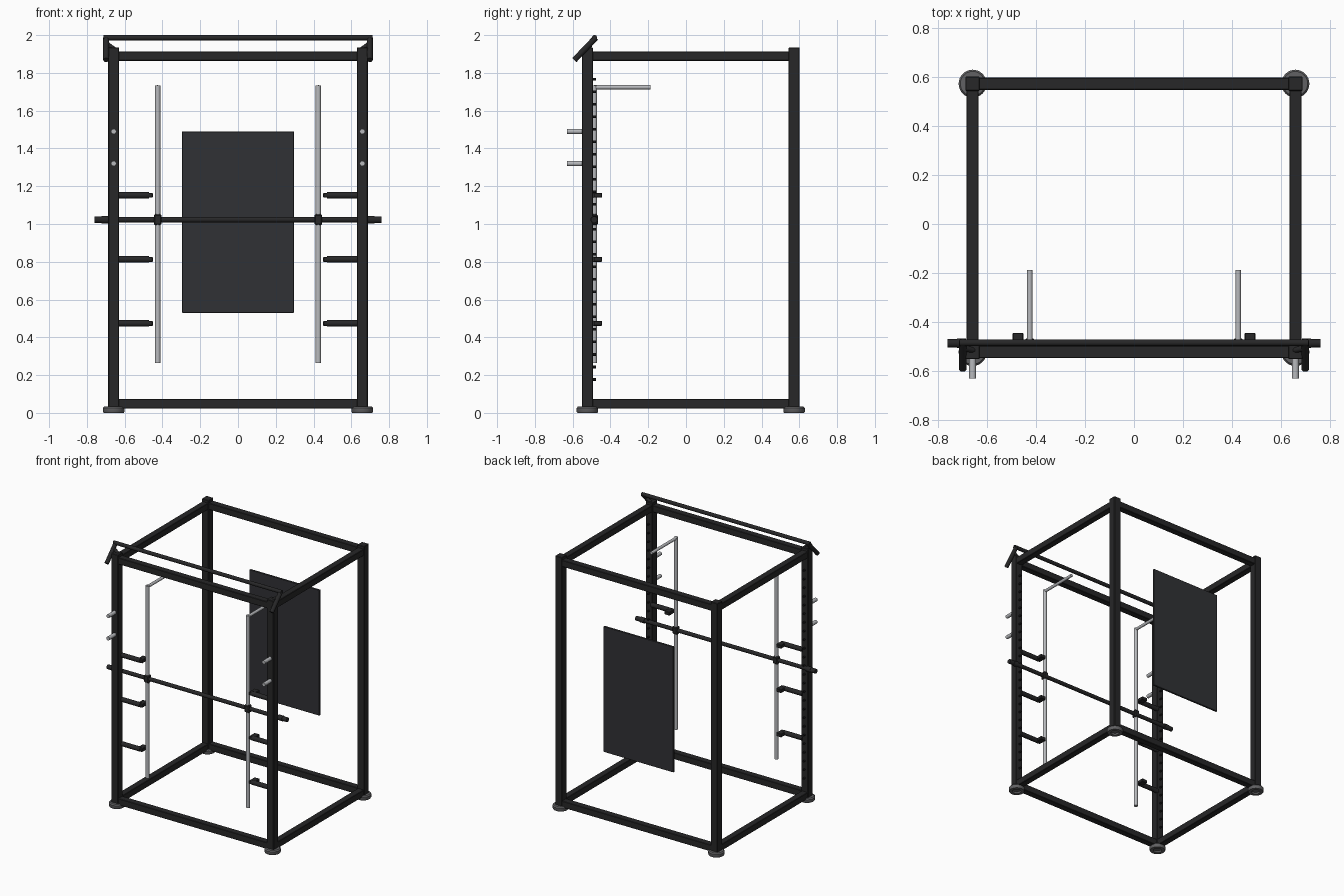
import bpy, bmesh, math
from mathutils import Vector

if "Cube" in bpy.data.objects:
    bpy.data.objects.remove(bpy.data.objects["Cube"])


def material(name, r, g, b):
    m = bpy.data.materials.new(name)
    m.diffuse_color = (r, g, b, 1)
    m.use_nodes = True
    m.node_tree.nodes["Principled BSDF"].inputs["Base Color"].default_value = m.diffuse_color
    return m


BLACK = material("black_steel", 0.02, 0.02, 0.021)
DARK = material("black_rubber", 0.008, 0.008, 0.009)
PANEL = material("panel_grey", 0.03, 0.031, 0.035)
SILVER = material("silver_steel", 0.48, 0.49, 0.51)
FOOT = material("foot_grey", 0.12, 0.12, 0.125)


def finish(name, bm, mat, smooth=False):
    mesh = bpy.data.meshes.new(name)
    bmesh.ops.recalc_face_normals(bm, faces=bm.faces[:])
    bm.to_mesh(mesh)
    bm.free()
    mesh.materials.append(mat)
    ob = bpy.data.objects.new(name, mesh)
    bpy.context.collection.objects.link(ob)
    if smooth:
        bpy.ops.object.select_all(action='DESELECT')
        bpy.context.view_layer.objects.active = ob
        ob.select_set(True)
        bpy.ops.object.shade_smooth_by_angle(angle=math.radians(35))
    return ob


def box(name, center, size, mat=BLACK, bevel=0.003):
    bm = bmesh.new()
    bmesh.ops.create_cube(bm, size=1)
    bmesh.ops.scale(bm, vec=size, verts=bm.verts)
    bmesh.ops.translate(bm, vec=center, verts=bm.verts)
    if bevel:
        bmesh.ops.bevel(bm, geom=bm.edges[:], offset=bevel, segments=1, affect='EDGES')
    return finish(name, bm, mat)


def rod(name, a, b, radius, mat=BLACK, sides=20):
    a, b = Vector(a), Vector(b)
    bm = bmesh.new()
    bmesh.ops.create_cone(bm, cap_ends=True, segments=sides, radius1=radius,
                          radius2=radius, depth=(b - a).length)
    bmesh.ops.rotate(bm, matrix=(b - a).to_track_quat('Z', 'Y').to_matrix(), verts=bm.verts)
    bmesh.ops.translate(bm, vec=(a + b) / 2, verts=bm.verts)
    return finish(name, bm, mat, True)


def lathe(name, profile, center, mat):
    bm = bmesh.new()
    vs = [bm.verts.new((r, 0, z)) for r, z in profile]
    edges = [bm.edges.new(p) for p in zip(vs, vs[1:])]
    bmesh.ops.spin(bm, geom=vs + edges, cent=(0, 0, 0), axis=(0, 0, 1),
                   angle=2 * math.pi, steps=32)
    bmesh.ops.remove_doubles(bm, verts=bm.verts, dist=1e-5)
    bmesh.ops.translate(bm, vec=center, verts=bm.verts)
    return finish(name, bm, mat, True)


X, YF, YB = 0.658, -0.522, 0.572       # post centres
W, R, TOP = 0.058, 0.05, 1.935         # post width, rail width, post height
YG = -0.486                            # guide rod and bar plane
FOOT_PROFILE = [(0, 0.012), (0.028, 0.012), (0.03, 0), (0.053, 0), (0.057, 0.006),
                (0.057, 0.026), (0.05, 0.034), (0, 0.034)]

# Frame: posts, feet and rails
for s, side in ((-1, "left"), (1, "right")):
    for y, end in ((YF, "front"), (YB, "back")):
        box(f"{end}_{side}_post", (s * X, y, (TOP + 0.02) / 2), (W, W, TOP - 0.02))
        lathe(f"{end}_{side}_foot", FOOT_PROFILE, (s * X, y, 0), FOOT)
    for z, level in ((0.048, "bottom"), (1.889, "top")):
        box(f"{level}_{side}_rail", (s * X, (YF + YB) / 2, z), (R, YB - YF - W + 0.008, R))
for y, end in ((YF, "front"), (YB, "back")):
    for z, level in ((0.048, "bottom"), (1.889, "top")):
        box(f"{level}_{end}_rail", (0, y, z), (2 * X - W + 0.008, R, R))

# Back panel
box("back_panel", (0, YB - 0.004, 1.01), (0.592, 0.014, 0.96), PANEL, 0.002)

for s, side in ((-1, "left"), (1, "right")):
    # Row of catch pegs behind the front post
    for i in range(25):
        z = 0.177 + i * 1.59 / 24
        rod(f"{side}_catch_peg", (s * X, YF + 0.02, z), (s * X, -0.477, z), 0.007, DARK, 12)

    # Plate storage pegs
    for z in (1.32, 1.49):
        rod(f"{side}_storage_peg", (s * X, -0.54, z), (s * X, -0.63, z), 0.014, SILVER)

    # Safety arms with end blocks
    for z in (0.474, 0.813, 1.152):
        rod(f"{side}_safety_arm", (s * 0.64, -0.5, z), (s * 0.472, -0.5, z), 0.0175)
        box(f"{side}_safety_arm_block", (s * 0.473, -0.478, z), (0.044, 0.068, 0.026))

    # Guide rod with its rearward top bend
    g = s * 0.425
    rod(f"{side}_guide_rod", (g, YG, 0.265), (g, YG, 1.733), 0.0145, SILVER)
    rod(f"{side}_guide_top_arm", (g, YG, 1.724), (g, -0.188, 1.724), 0.011, SILVER)

    # Sliding carriage, bar sleeve and collar
    box(f"{side}_bar_carriage", (g, YG, 1.023), (0.042, 0.038, 0.058), BLACK, 0.007)
    rod(f"{side}_bar_sleeve", (s * 0.69, YG, 1.023), (s * 0.76, YG, 1.023), 0.017)
    rod(f"{side}_bar_collar", (s * 0.685, YG, 1.023), (s * 0.722, YG, 1.023), 0.02)

    # Slanted pull-up handle and its bracket
    rod(f"{side}_slanted_handle", (s * 0.698, -0.478, 1.986), (s * 0.698, -0.591, 1.868), 0.0155)
    rod(f"{side}_handle_bracket", (s * 0.698, -0.506, 1.957), (s * 0.65, -0.515, 1.922), 0.012)

# Lifting bar and pull-up bar
rod("lifting_bar", (-0.7, YG, 1.023), (0.7, YG, 1.023), 0.0145)
rod("pull_up_bar", (-0.711, -0.484, 1.986), (0.711, -0.484, 1.986), 0.014)
